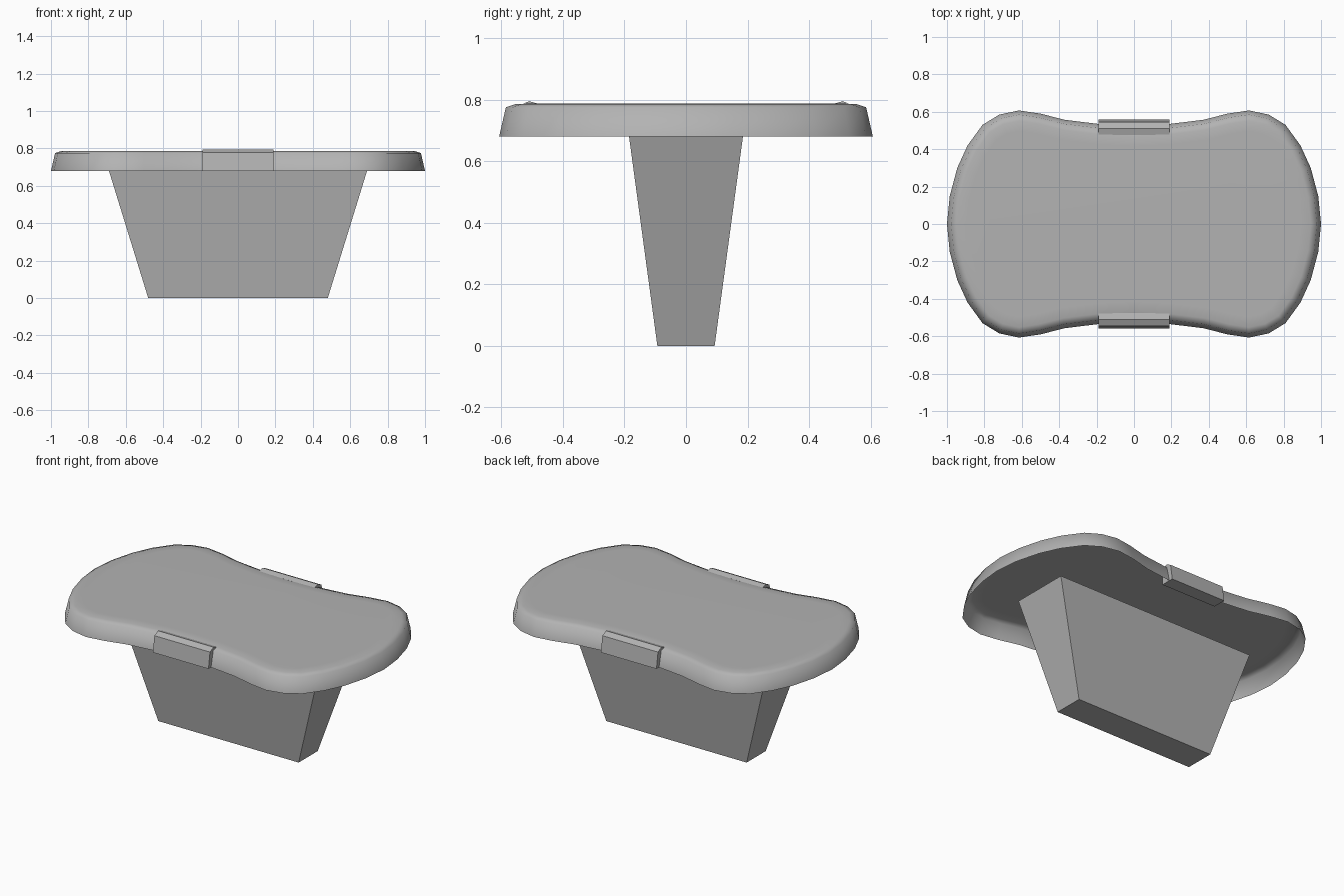
import bpy, bmesh, math
from mathutils import Vector

if "Cube" in bpy.data.objects:
    bpy.data.objects.remove(bpy.data.objects["Cube"])

grey = bpy.data.materials.new("plain grey")
grey.use_nodes = True
grey.diffuse_color = (0.45, 0.45, 0.45, 1)
grey.node_tree.nodes["Principled BSDF"].inputs["Base Color"].default_value = (0.45, 0.45, 0.45, 1)


def loft(name, rings, cap_start=True):
    """Bridge equal-length rings of points, capping the ends."""
    bm = bmesh.new()
    loops = [[bm.verts.new(p) for p in ring] for ring in rings]
    n = len(loops[0])
    for a, b in zip(loops, loops[1:]):
        for i in range(n):
            j = (i + 1) % n
            bm.faces.new((a[i], a[j], b[j], b[i]))
    bm.faces.new(loops[-1])
    if cap_start:
        bm.faces.new(loops[0][::-1])
        bmesh.ops.recalc_face_normals(bm, faces=bm.faces)
    mesh = bpy.data.meshes.new(name)
    bm.to_mesh(mesh)
    bm.free()
    mesh.materials.append(grey)
    obj = bpy.data.objects.new(name, mesh)
    bpy.context.collection.objects.link(obj)
    return obj


def inset(points, d):
    """Move a counter-clockwise outline inward along its normals."""
    out = []
    for i, p in enumerate(points):
        t = (points[(i + 1) % len(points)] - points[i - 1]).normalized()
        out.append(p + Vector((-t.y, t.x)) * d)
    return out


# Waisted outline, one quarter mirrored to four
quarter = [(1, 0), (.985, .15), (.945, .3), (.89, .42), (.81, .53), (.72, .585),
           (.615, .607), (.5, .59), (.37, .557), (.19, .535), (0, .525)]
half = quarter + [(-x, y) for x, y in quarter[-2::-1]]
outline = [Vector(p) for p in half + [(x, -y) for x, y in half[-2:0:-1]]]

# Open-bottomed lid with flared skirt and soft top edge
steps = [(0, .68), (.022, .775), (.055, .786), (.11, .787)]
lid = loft("lid", [[(p.x, p.y, z) for p in inset(outline, d)] for d, z in steps], cap_start=False)
for f in lid.data.polygons:
    f.use_smooth = True

# Tapered block beneath the lid
def rectangle(x, y, z):
    return [(-x, -y, z), (x, -y, z), (x, y, z), (-x, y, z)]

loft("tapered_block", [rectangle(.48, .093, 0), rectangle(.69, .185, .68)])

# Clips over the front and back edges
profile = [(.475, .68), (.475, .785), (.51, .795), (.545, .778), (.56, .68)]
for name, side in (("front_clip", -1), ("back_clip", 1)):
    loft(name, [[(x, side * y, z) for y, z in profile] for x in (-.19, .19)])
